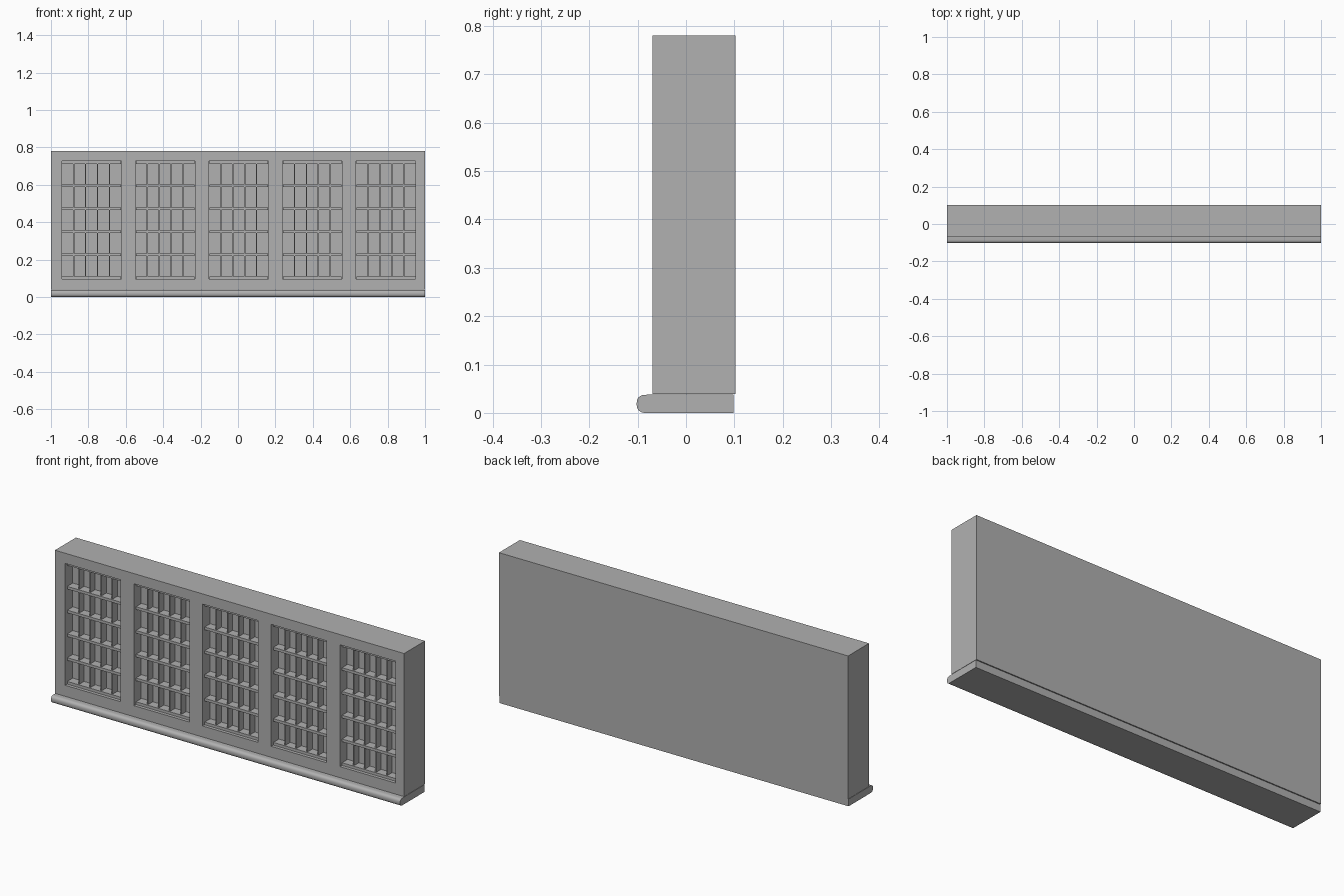
import bpy, math

if "Cube" in bpy.data.objects:
    bpy.data.objects.remove(bpy.data.objects["Cube"])

FRONT, BACK = -0.069, 0.102
Z0, Z1 = 0.096, 0.727          # opening bottom and top
W, PITCH, DEPTH, SHIFT = 0.318, 0.3935, 0.06, 0.004

grey = bpy.data.materials.new("grey")
grey.diffuse_color = (0.44, 0.44, 0.44, 1)
grey.use_nodes = True
grey.node_tree.nodes["Principled BSDF"].inputs["Base Color"].default_value = grey.diffuse_color


def mesh_object(name, verts, faces):
    me = bpy.data.meshes.new(name)
    me.from_pydata(verts, [], faces)
    me.materials.append(grey)
    ob = bpy.data.objects.new(name, me)
    bpy.context.collection.objects.link(ob)
    return ob


def box_data(x0, x1, y0, y1, z0, z1):
    v = [(x, y, z) for z in (z0, z1)
         for x, y in ((x0, y0), (x1, y0), (x1, y1), (x0, y1))]
    f = [(3, 2, 1, 0), (4, 5, 6, 7), (0, 1, 5, 4),
         (1, 2, 6, 5), (2, 3, 7, 6), (3, 0, 4, 7)]
    return v, f


def boxes(name, specs):
    verts, faces = [], []
    for s in specs:
        v, f = box_data(*s)
        n = len(verts)
        verts += v
        faces += [tuple(i + n for i in q) for q in f]
    return mesh_object(name, verts, faces)


centres = [i * PITCH + SHIFT for i in range(-2, 3)]

# Wall with five recessed openings
wall = boxes("wall", [(-1, 1, FRONT, BACK, 0.039, 0.78)])
cutter = boxes("opening_cutter", [(c - W / 2, c + W / 2, FRONT - 0.05, FRONT + DEPTH, Z0, Z1)
                                  for c in centres])
cutter.hide_render = True
cutter.hide_viewport = True
cutter.display_type = 'WIRE'
mod = wall.modifiers.new("openings", 'BOOLEAN')
mod.operation = 'DIFFERENCE'
mod.solver = 'EXACT'
mod.object = cutter

# Lattice in each opening: six rails in front, upright fins set behind
T = 0.014
for k, c in enumerate(centres):
    low, high = Z0 + 0.001, Z1 - 0.001
    step = (high - low - T) / 5
    back = FRONT + DEPTH + 0.003
    e = W / 2 - 0.002
    boxes(f"rails_{k + 1}", [(c - e, c + e, FRONT + 0.015, back,
                              low + i * step, low + i * step + T) for i in range(6)])
    xs = [c - W / 2 + W * i / 5 for i in range(1, 5)]
    boxes(f"fins_{k + 1}", [(x - 0.003, x + 0.003, FRONT + 0.021, back,
                             Z0 + T / 2, Z1 - T / 2) for x in xs])

# Sill with a rounded nose, slightly flattened at the front
H, R, NOSE, REAR = 0.0375, 0.02, -0.102, 0.098
prof = [(REAR, 0), (REAR, H)]
for i in range(17):
    a = math.pi / 2 + math.pi * i / 16
    c, s = math.cos(a), math.sin(a)
    c, s = (math.copysign(abs(t) ** 0.8, t) for t in (c, s))
    prof.append((NOSE + R + R * c, H / 2 + H / 2 * s))
n = len(prof)
verts = [(x, y, z) for x in (-1, 1) for y, z in prof]
faces = [tuple(range(n))[::-1], tuple(range(n, 2 * n))]
faces += [(i, (i + 1) % n, n + (i + 1) % n, n + i) for i in range(n)]
sill = mesh_object("sill", verts, faces)
bpy.context.view_layer.objects.active = sill
sill.select_set(True)
bpy.ops.object.mode_set(mode='EDIT')
bpy.ops.mesh.select_all(action='SELECT')
bpy.ops.mesh.normals_make_consistent(inside=False)
bpy.ops.object.mode_set(mode='OBJECT')
bpy.ops.object.shade_smooth_by_angle(angle=math.radians(35))
